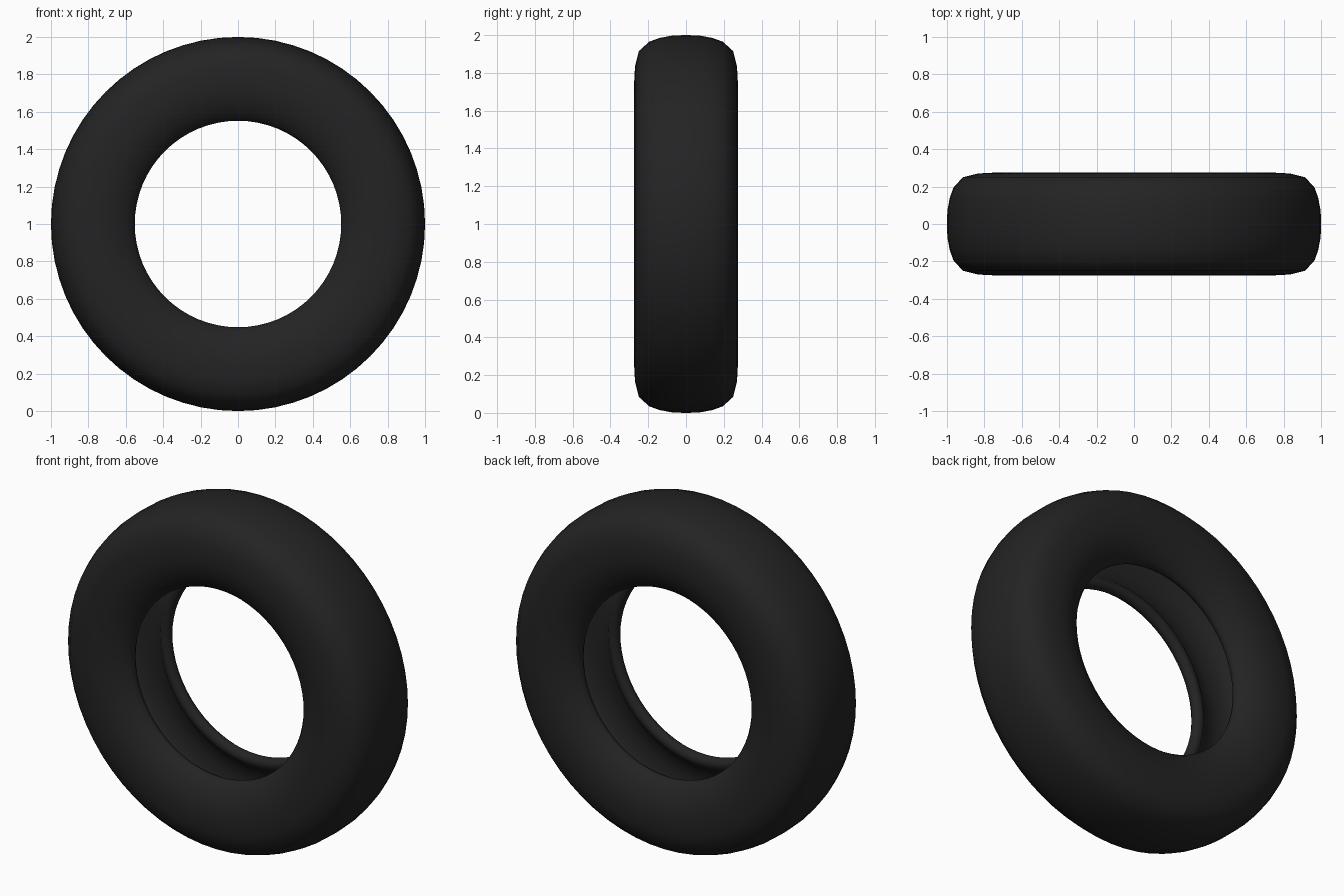
import bpy, bmesh, math

if "Cube" in bpy.data.objects:
    bpy.data.objects.remove(bpy.data.objects["Cube"])

SEGMENTS = 64

# Half cross-section (radius, offset from centre plane)
outer = [(1.0, 0.0), (0.998, 0.07), (0.985, 0.14), (0.965, 0.195), (0.915, 0.25),
         (0.835, 0.27), (0.74, 0.275), (0.67, 0.262), (0.61, 0.235), (0.57, 0.205)]
bead = [(0.552, 0.18), (0.552, 0.165), (0.56, 0.148), (0.575, 0.138), (0.6, 0.138)]
cavity = [(0.63, 0.17), (0.68, 0.205), (0.75, 0.22), (0.83, 0.215), (0.89, 0.19),
          (0.925, 0.14), (0.94, 0.07), (0.945, 0.0)]
half = outer + bead + cavity
# Mirror to a closed loop, sharing the two points on the centre plane
profile = half + [(r, -y) for r, y in reversed(half[1:-1])]

rubber = bpy.data.materials.new("black rubber")
rubber.diffuse_color = (0.017, 0.017, 0.017, 1)
rubber.use_nodes = True
rubber.node_tree.nodes["Principled BSDF"].inputs["Base Color"].default_value = rubber.diffuse_color

# Tyre: hollow section swept around the axle
bm = bmesh.new()
rings = []
for i in range(SEGMENTS):
    a = 2 * math.pi * i / SEGMENTS
    rings.append([bm.verts.new((r * math.cos(a), y, 1 + r * math.sin(a))) for r, y in profile])
n = len(profile)
for i in range(SEGMENTS):
    p, q = rings[i], rings[(i + 1) % SEGMENTS]
    for j in range(n):
        k = (j + 1) % n
        bm.faces.new((p[j], p[k], q[k], q[j]))
bmesh.ops.recalc_face_normals(bm, faces=bm.faces)

mesh = bpy.data.meshes.new("tyre")
bm.to_mesh(mesh)
bm.free()
mesh.materials.append(rubber)
tyre = bpy.data.objects.new("tyre", mesh)
bpy.context.collection.objects.link(tyre)

# Smooth rubber with a crisp inner bead edge
bpy.context.view_layer.objects.active = tyre
tyre.select_set(True)
bpy.ops.object.shade_smooth_by_angle(angle=math.radians(50))
